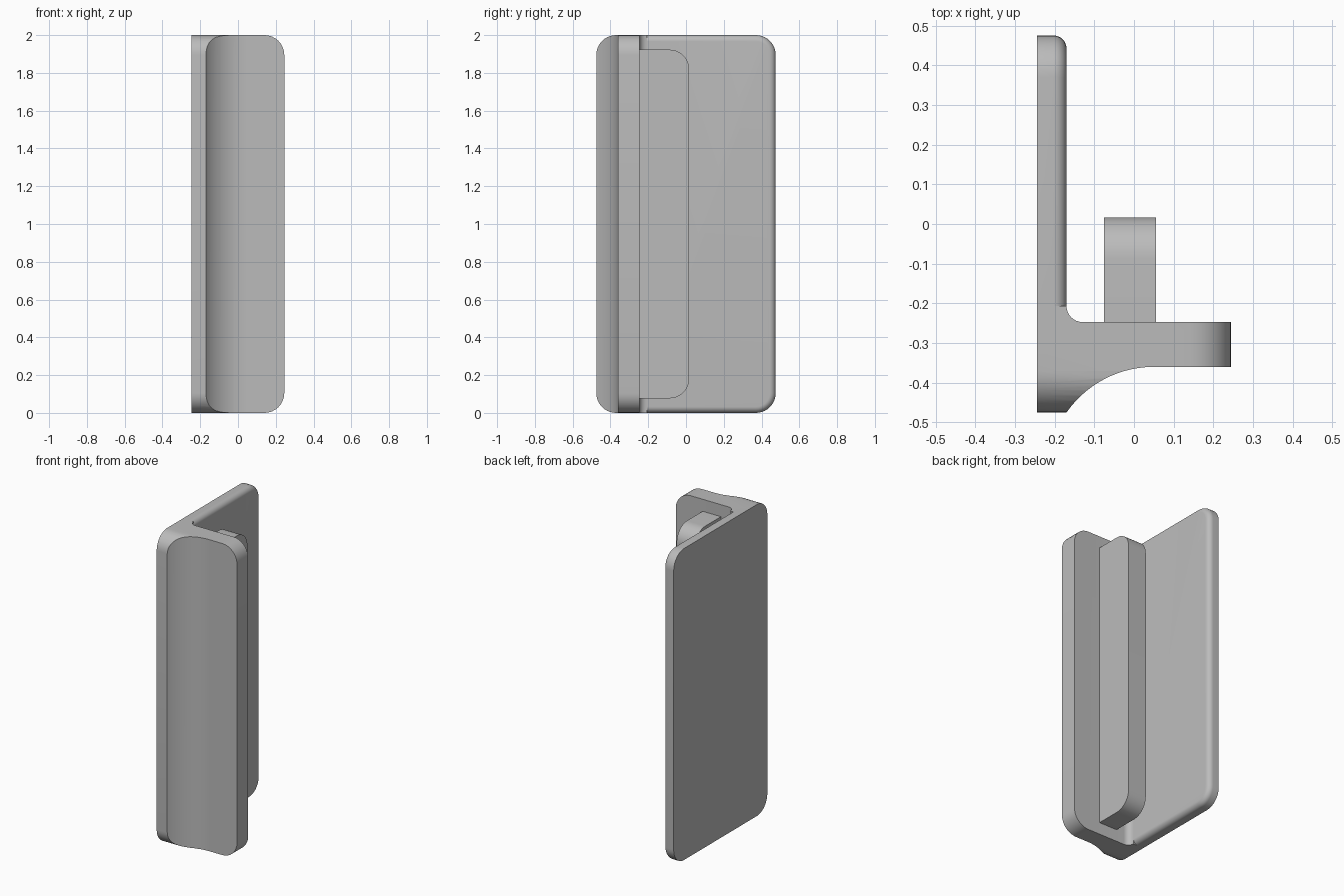
import bpy, bmesh, math

cube = bpy.data.objects.get("Cube")
if cube:
    bpy.data.objects.remove(cube)

grey = bpy.data.materials.new("plain grey")
grey.use_nodes = True
colour = (0.5, 0.5, 0.5, 1)
grey.diffuse_color = colour
grey.node_tree.nodes["Principled BSDF"].inputs["Base Color"].default_value = colour

HEIGHT, BACK, FRONT = 2.0, 0.475, -0.475
LEFT, RIGHT, PLATE = 0.245, -0.245, -0.17    # PLATE is the inner plate face
ROUND = 0.105


def arc(cx, cy, r, start, end, steps=10):
    angles = [math.radians(start + (end - start) * i / steps) for i in range(steps + 1)]
    return [(cx + r * math.cos(a), cy + r * math.sin(a)) for a in angles]


def round_end(y0, y1, z0, z1, r, both=False):
    """Side outline with rounded corners at y1, and at y0 if both."""
    points = arc(y1 - r, z0 + r, r, -90, 0) + arc(y1 - r, z1 - r, r, 0, 90)
    if both:
        return points + arc(y0 + r, z1 - r, r, 90, 180) + arc(y0 + r, z0 + r, r, 180, 270)
    return points + [(y0, z1), (y0, z0)]


def prism(name, outline, lo, hi, axis, bevel_rule=None, width=0.0):
    """Extrude an outline along x or z, rounding the edges the rule picks."""
    bm = bmesh.new()
    place = (lambda p: (lo, p[0], p[1])) if axis == "x" else (lambda p: (p[0], p[1], lo))
    face = bm.faces.new([bm.verts.new(place(p)) for p in outline])
    top = bmesh.ops.extrude_face_region(bm, geom=[face])["geom"]
    shift = (hi - lo, 0, 0) if axis == "x" else (0, 0, hi - lo)
    bmesh.ops.translate(bm, vec=shift, verts=[v for v in top if isinstance(v, bmesh.types.BMVert)])
    bmesh.ops.recalc_face_normals(bm, faces=bm.faces)
    if bevel_rule:
        edges = [e for e in bm.edges if bevel_rule(e)]
        bmesh.ops.bevel(bm, geom=edges, offset=width, segments=8, profile=0.5, affect="EDGES")
    mesh = bpy.data.meshes.new(name)
    bm.to_mesh(mesh)
    bm.free()
    mesh.materials.append(grey)
    obj = bpy.data.objects.new(name, mesh)
    bpy.context.collection.objects.link(obj)
    return obj


def combine(target, other, operation):
    mod = target.modifiers.new(operation.lower(), "BOOLEAN")
    mod.operation, mod.object, mod.solver = operation, other, "EXACT"
    bpy.context.view_layer.objects.active = target
    bpy.ops.object.modifier_apply(modifier=mod.name)
    bpy.data.objects.remove(other)


# Flange: hollow front sweep, straight arm and small inner fillet
outline = [(RIGHT, FRONT)] + arc(0.05, -0.628, 0.268, 145.2, 90, 14)
outline += [(LEFT, -0.36), (LEFT, -0.247)]
outline += arc(PLATE + 0.04, -0.207, 0.04, 270, 180, 8) + [(RIGHT, -0.207)]


def arm_end(e):
    a, b = e.verts
    return (min(a.co.x, b.co.x) > LEFT - 0.001 and abs(a.co.z - b.co.z) < 0.001)


body = prism("angle_bracket", outline, 0, HEIGHT, "z", arm_end, ROUND)
keeper = prism("side_cutter", round_end(FRONT, BACK, 0, HEIGHT, ROUND, True), -0.4, 0.4, "x")
combine(body, keeper, "INTERSECT")


# Back plate: rounded corners and softened inner rim
def inner_rim(e):
    a, b = e.verts
    return (min(a.co.x, b.co.x) > PLATE - 0.001 and max(a.co.y, b.co.y) > -0.29)


plate = prism("back_plate", round_end(-0.3, BACK, 0, HEIGHT, ROUND), RIGHT, PLATE, "x",
              inner_rim, 0.033)
combine(body, plate, "UNION")

# Rib standing on the flange
rib = prism("rib", round_end(-0.26, 0.017, 0.077, HEIGHT - 0.077, ROUND), -0.075, 0.055, "x")

for obj in (body, rib):
    bpy.ops.object.select_all(action="DESELECT")
    obj.select_set(True)
    bpy.context.view_layer.objects.active = obj
    bpy.ops.object.shade_smooth_by_angle(angle=math.radians(30))
